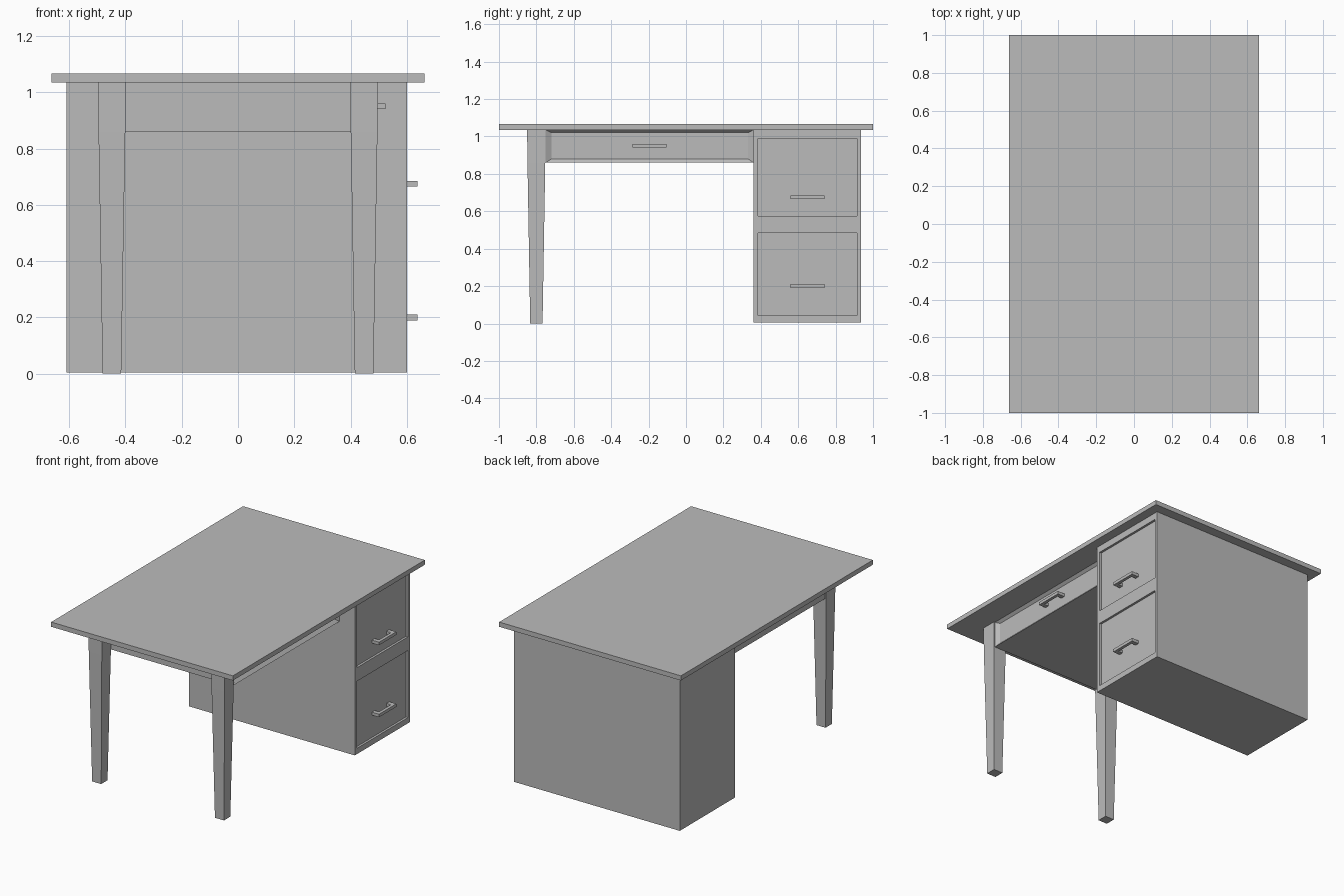
import bpy, bmesh
from mathutils import Vector

if "Cube" in bpy.data.objects:
    bpy.data.objects.remove(bpy.data.objects["Cube"])

grey = bpy.data.materials.new("plain grey")
grey.diffuse_color = (0.5, 0.5, 0.5, 1)
grey.use_nodes = True
grey.node_tree.nodes["Principled BSDF"].inputs["Base Color"].default_value = grey.diffuse_color


def finish(bm, name):
    bmesh.ops.recalc_face_normals(bm, faces=bm.faces)
    mesh = bpy.data.meshes.new(name)
    bm.to_mesh(mesh)
    bm.free()
    mesh.materials.append(grey)
    obj = bpy.data.objects.new(name, mesh)
    bpy.context.collection.objects.link(obj)
    return obj


def add_box(bm, lo, hi):
    lo, hi = Vector(lo), Vector(hi)
    verts = bmesh.ops.create_cube(bm, size=1)["verts"]
    for v in verts:
        v.co = (lo + hi) / 2 + v.co * (hi - lo)


def front_faces(bm, x):
    return [f for f in bm.faces if all(abs(v.co.x - x) < 1e-5 for v in f.verts)]


# Table top
bm = bmesh.new()
add_box(bm, (-0.663, -1, 1.035), (0.663, 1, 1.066))
finish(bm, "table_top")

# Drawer cabinet with two square-edged recesses holding the drawer fronts
FRONT, DEPTH = 0.6, 0.015
bm = bmesh.new()
add_box(bm, (-0.61, 0.36, 0.005), (FRONT, 0.936, 1.035))
cuts = [((0, c, 0), (0, 1, 0)) for c in (0.385, 0.915)]
cuts += [((0, 0, c), (0, 0, 1)) for c in (0.043, 0.485, 0.575, 0.99)]
for point, normal in cuts:
    faces = front_faces(bm, FRONT)
    edges = {e for f in faces for e in f.edges}
    verts = {v for f in faces for v in f.verts}
    bmesh.ops.bisect_plane(bm, geom=faces + list(edges) + list(verts),
                           plane_co=point, plane_no=normal)
panels = []
for f in front_faces(bm, FRONT):
    c = f.calc_center_median()
    if 0.385 < c.y < 0.915 and (0.043 < c.z < 0.485 or 0.575 < c.z < 0.99):
        panels.append(f)
for f in bmesh.ops.extrude_discrete_faces(bm, faces=panels)["faces"]:
    for v in f.verts:
        v.co.x -= DEPTH
finish(bm, "drawer_cabinet")

# Centre drawer box with a sloping recess on its front
bm = bmesh.new()
add_box(bm, (-0.49, -0.75, 0.86), (0.49, 0.36, 1.035))
new = bmesh.ops.extrude_discrete_faces(bm, faces=front_faces(bm, 0.49))["faces"]
for v in new[0].verts:
    v.co = (0.472,
            -0.72 if v.co.y < -0.2 else 0.332,
            0.88 if v.co.z < 0.95 else 1.02)
finish(bm, "centre_drawer")

# Legs: square at the top, tapering below the drawer
for side, sx in (("left", -1), ("right", 1)):
    bm = bmesh.new()
    rings = []
    for z, half in ((0, 0.033), (0.86, 0.0475), (1.035, 0.0495)):
        rings.append([bm.verts.new((sx * 0.448 + half * a, -0.8 + half * b, z))
                      for a, b in ((-1, -1), (1, -1), (1, 1), (-1, 1))])
    for low, high in zip(rings, rings[1:]):
        for i in range(4):
            j = (i + 1) % 4
            bm.faces.new((low[i], low[j], high[j], high[i]))
    bm.faces.new(rings[0][::-1])
    bm.faces.new(rings[-1])
    finish(bm, side + "_leg")

# Handles: U-shaped pulls, one per drawer
OUTLINE = ((0, -0.09), (0.052, -0.09), (0.052, 0.09), (0, 0.09),
           (0, 0.062), (0.032, 0.062), (0.032, -0.062), (0, -0.062))
for name, x, y, z in (("upper_handle", 0.585, 0.65, 0.675),
                      ("lower_handle", 0.585, 0.65, 0.2),
                      ("centre_handle", 0.472, -0.195, 0.95)):
    bm = bmesh.new()
    face = bm.faces.new([bm.verts.new((x + a, y + b, z - 0.01)) for a, b in OUTLINE])
    top = bmesh.ops.extrude_face_region(bm, geom=[face], use_keep_orig=True)["geom"]
    bmesh.ops.translate(bm, vec=(0, 0, 0.02),
                        verts=[g for g in top if isinstance(g, bmesh.types.BMVert)])
    finish(bm, name)
